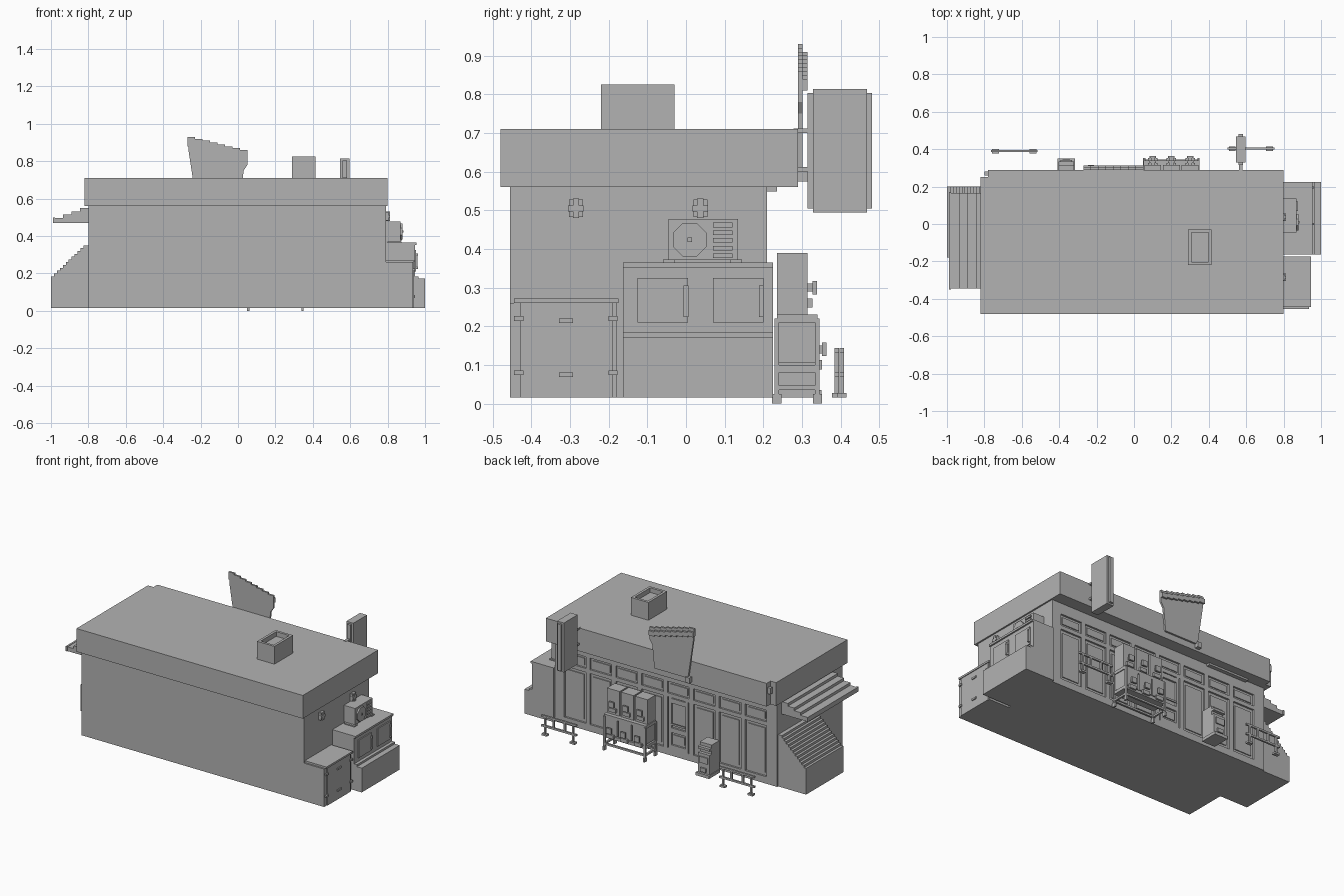
import bpy, bmesh, math
from mathutils import Vector

cube = bpy.data.objects.get("Cube")
if cube:
    bpy.data.objects.remove(cube, do_unlink=True)

grey = bpy.data.materials.new("plain_grey")
grey.use_nodes = True
grey.diffuse_color = (.45, .45, .45, 1)
grey.node_tree.nodes["Principled BSDF"].inputs["Base Color"].default_value = grey.diffuse_color

# Shared levels and faces of the building
ground, eave, roof_top = .015, .56, .71
side, front, back, roof_back = .8, -.455, .21, .29
thin = .012


def span(centre, width):
    return centre - width / 2, centre + width / 2


def up(low, height):
    return low, low + height


def box(bm, x, y, z):
    for vert in bmesh.ops.create_cube(bm, size=1)["verts"]:
        vert.co = Vector([low + (high - low) * (unit + .5) for (low, high), unit in zip((x, y, z), vert.co)])


def finish(name, bm):
    bmesh.ops.recalc_face_normals(bm, faces=bm.faces)
    mesh = bpy.data.meshes.new(name)
    bm.to_mesh(mesh)
    bm.free()
    mesh.materials.append(grey)
    bpy.context.collection.objects.link(bpy.data.objects.new(name, mesh))


def single(name, x, y, z):
    bm = bmesh.new()
    box(bm, x, y, z)
    finish(name, bm)


def prism(name, outline, axis, reach):
    """Push an outline, drawn in the two other axes, along the given axis."""
    bm = bmesh.new()
    low, high = reach
    index = "xyz".index(axis)
    corners = []
    for point in outline:
        place = list(point)
        place.insert(index, low)
        corners.append(bm.verts.new(place))
    solid = bmesh.ops.extrude_face_region(bm, geom=[bm.faces.new(corners)])["geom"]
    for vert in solid:
        if isinstance(vert, bmesh.types.BMVert):
            vert.co[index] = high
    finish(name, bm)


def stairs(start, end, count):
    """Points of a rising stepped line between two corners."""
    (x, z), (end_x, end_z) = start, end
    run, rise = (end_x - x) / count, (end_z - z) / count
    points = []
    for step in range(count):
        points += [(x + run * step, z + rise * step), (x + run * step, z + rise * (step + 1))]
    return points + [end]


# Walls and roof, with a notch in one roof corner
single("main_walls", (-side, .79), (front, back - thin), (ground, eave))
left, right, near, notch = -.82, side, -.48, .04
prism("roof_slab", [(left, near), (right, near), (right, roof_back), (left + notch, roof_back),
                    (left + notch, roof_back - notch), (left, roof_back - notch)], "z", (eave, roof_top))
single("corner_camera", span(left + notch, notch), span(roof_back - notch / 2, notch / 2), up(.64, notch))

# Shop front: posts, rails, glazed bays and a door in the fourth bay
pitch, bays, door_bay = .185, 8, 3
face = (back - 2 * thin, back)
glass = (back - 2 * thin, back - thin / 2)
bm = bmesh.new()
for i in range(bays + 1):
    box(bm, span((i - bays / 2) * pitch, .03), face, (ground, eave))
for end in (-side, .74):
    box(bm, up(end, .05), face, (ground, eave))
for low, high in ((ground, .06), (.39, .415), (.49, eave)):
    box(bm, (-side, .79), face, (low, high))
finish("shopfront_frame", bm)

bm = bmesh.new()
centres = [(i + .5 - bays / 2) * pitch for i in range(bays)]
door = centres.pop(door_bay)
for centre in centres + [door]:
    box(bm, span(centre, .125), glass, (.43, .475))
for centre in centres:
    box(bm, span(centre, .12), glass, (.08, .37))
finish("window_panes", bm)

bm = bmesh.new()
for hand in (-1, 1):
    box(bm, span(door + hand * .06, .02), face, (.06, .39))
for level in (.07, .18, .37):
    box(bm, span(door, .14), face, span(level, .03))
box(bm, span(door, .1), (back, back + thin / 2), up(.215, thin))
box(bm, span(door, .08), glass, (.1, .15))
finish("door", bm)
single("soffit_light", (-.66, -.37), (back, .235), (eave - thin, eave))
single("sign_lamp", span(-.23, .03), up(roof_back, .025), (.575, .61))

# Rooftop vent: a box with its top face inset and sunk
bm = bmesh.new()
box(bm, (.29, .415), (-.22, -.03), (roof_top, .825))
bm.faces.ensure_lookup_table()
lid = max(bm.faces, key=lambda f: f.calc_center_median().z)
bmesh.ops.inset_region(bm, faces=[lid], thickness=.023)
well = bmesh.ops.extrude_discrete_faces(bm, faces=[lid])["faces"]
bmesh.ops.translate(bm, verts=well[0].verts, vec=(0, 0, -.03))
finish("roof_vent", bm)

# Tapered fascia sign with a header stepping down to one side
prism("fascia_sign", [(-.225, .6), (.015, .6), (.03, .75), (.05, .78), (.05, .85),
                      (-.265, .9), (-.265, .86)], "y", up(roof_back, thin))
bm = bmesh.new()
tile = .04
for i in range(8):
    x, top = up(i * tile - .27, tile), .93 - i * .01
    box(bm, x, up(roof_back, thin), (top - tile, top))
    box(bm, x, up(roof_back, 2 * thin), (top - .05, top - .02))
finish("sign_header", bm)

# Blade sign on two brackets
bm = bmesh.new()
blade_x, blade_y, blade_z = .571, .398, .654
box(bm, span(blade_x, .025), span(blade_y, .167), span(blade_z, .3))
box(bm, span(blade_x, .05), span(blade_y, .14), span(blade_z, .32))
for level in (.6, .7):
    box(bm, span(blade_x, .02), (roof_back - thin, blade_y), up(level, thin))
finish("blade_sign", bm)

# Two low barriers
for name, centre, y in (("barrier_left", .625, .403), ("barrier_right", -.64, .39)):
    bm = bmesh.new()
    bar = span(y, thin)
    for level in (.075, .138):
        box(bm, span(centre, .25), bar, span(level, thin))
    for hand in (-1, 1):
        post = centre + hand * .1
        box(bm, span(post, thin), bar, (ground, .14))
        box(bm, span(post, 3 * thin), span(y, 2 * thin), up(ground, thin))
        box(bm, span(centre + hand * .04, thin), bar, (.07, .14))
    finish(name, bm)

# Two rows of dispensers, each with a chute and a turning knob
bm = bmesh.new()
stand_x = .2
rows = ((.235, .08, (.225, .39), .3), (.24, .1, (.105, .21), .14))
for column in (-1, 0, 1):
    centre = stand_x + column * .1
    for start, depth, height, knob in rows:
        end = start + depth
        box(bm, span(centre, .09), (start, end), height)
        box(bm, span(centre, .05), up(end, thin), span(knob - .04, 2 * thin))
        box(bm, span(centre, .02), up(end, 2 * thin), span(knob, .02))
        box(bm, span(centre, .035), up(end + thin, thin), span(knob, .035))
finish("dispensers", bm)

# Wheeled stand below the dispensers
bm = bmesh.new()
stand_y = (.235, .34)
for level in (.09, .22):
    box(bm, span(stand_x, .3), stand_y, span(level, .02))
for hand in (-1, 1):
    x = span(stand_x + hand * .145, thin)
    box(bm, x, stand_y, up(.035, thin))
    for y in stand_y:
        box(bm, x, span(y, thin), (ground, .22))
        box(bm, x, span(y, 2 * thin), (0, 2 * thin))
for y in stand_y:
    box(bm, span(stand_x, .3), span(y, thin), up(.035, thin))
finish("dispenser_stand", bm)

# Street kiosk with a foot, screen and tray
bm = bmesh.new()
kiosk = -.362
box(bm, span(kiosk, .085), (.235, .335), (ground, .16))
box(bm, span(kiosk, .085), (.235, .315), (.16, .22))
box(bm, span(kiosk, .085), (.235, .335), (.185, .2))
box(bm, span(kiosk, .095), (.235, .35), up(ground, .02))
box(bm, span(kiosk, .06), (.32, .342), (.1, .14))
box(bm, span(kiosk, .04), (.32, .345), (.045, .07))
finish("kiosk", bm)

# Stepped ramp and awning on one side
prism("stepped_ramp", [(-side, ground), (-1, ground)] + stairs((-1, .17), (-.81, .35), 12)
      + [(-side, .35)], "y", (-.18, .2))
prism("awning", [(-side, .47), (-.98, .47)] + stairs((-.98, .48), (-side, .55), 4), "y", (-.345, .165))
single("awning_gutter", up(-.99, thin), (-.35, .17), (.47, .5))

# Storage cabinet with hinges and handles
cabinet_x = (.79, .935)
single("cabinet", cabinet_x, (front, -.18), (ground, .26))
single("cabinet_top", (.79, .945), (-.445, -.175), up(.26, thin))
bm = bmesh.new()
fitting = up(.93, .016)
box(bm, up(.93, .01), (-.43, -.19), (ground, .26))
for level in (.08, .22):
    for y in (-.433, -.189):
        box(bm, fitting, span(y, 2 * thin), span(level, thin))
    box(bm, fitting, span(-.31, 3 * thin), span(level - thin / 2, thin))
finish("cabinet_fittings", bm)

# Cold chest with a stepped lid and two glazed doors
chest_y = (-.163, .225)
bm = bmesh.new()
for reach, low, high in ((1, ground, .172), (.965, .172, .185), (.945, .185, .352), (.955, .352, .365)):
    box(bm, (.79, reach), chest_y, (low, high))
finish("chest", bm)
bm = bmesh.new()
for centre in (-.06, .135):
    handle = span(centre + .06, thin)
    box(bm, up(.94, thin), span(centre, .13), (.21, .325))
    box(bm, up(.955, thin / 2), handle, (.225, .305))
    for level in (.23, .3):
        box(bm, up(.95, thin), handle, span(level, thin))
finish("chest_doors", bm)

# Cooling unit with feet, louvres and an eight-sided fan
bm = bmesh.new()
box(bm, (.79, .87), (-.045, .135), (.372, .478))
for y in (-.045, .13):
    box(bm, (side, .875), span(y, .03), up(.36, thin))
for i in range(5):
    box(bm, (.86, .878), (.07, .12), span(.382 + i * .02, thin))
finish("cooling_unit", bm)
fan_y, fan_z, radius, sides = .01, .424, .047, 8
angles = [math.tau * (k + .5) / sides for k in range(sides)]
prism("cooling_fan", [(fan_y + radius * math.cos(a), fan_z + radius * math.sin(a)) for a in angles],
      "x", (.865, .88))
single("fan_hub", (.87, .885), span(fan_y, thin), span(fan_z, thin))

# Cross-shaped wall fittings
bm = bmesh.new()
for y in (-.285, .037):
    for width, height in ((.04, .016), (.016, .05)):
        box(bm, up(.785, .027), span(y, width), span(.505, height))
    box(bm, up(.785, .02), span(y, .036), span(.505, .046))
finish("wall_fittings", bm)
